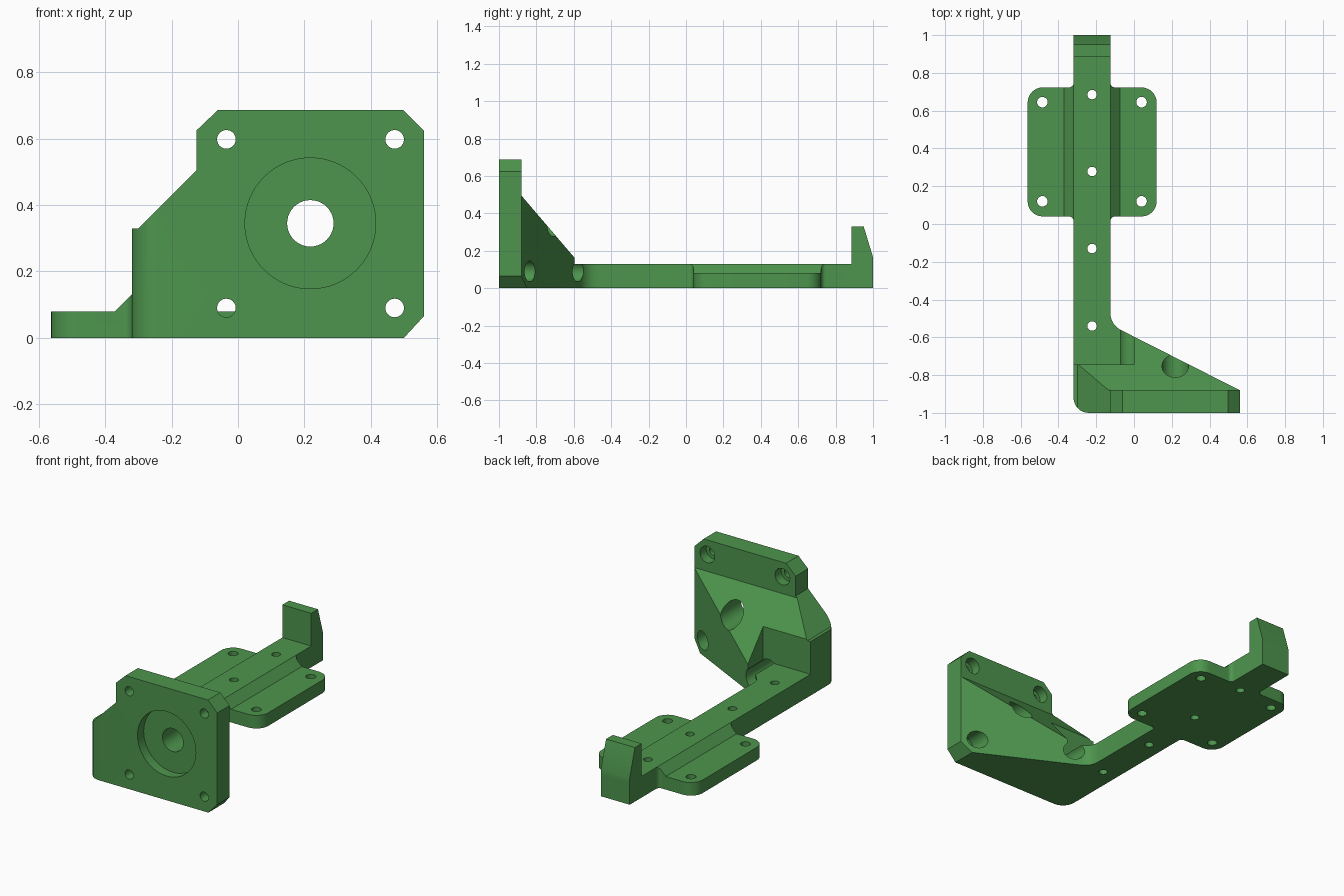
import bpy, bmesh, math
from mathutils import Vector

if "Cube" in bpy.data.objects:
    bpy.data.objects.remove(bpy.data.objects["Cube"])

green = bpy.data.materials.new("green plastic")
green.diffuse_color = (0.075, 0.30, 0.075, 1)
green.use_nodes = True
green.node_tree.nodes["Principled BSDF"].inputs["Base Color"].default_value = green.diffuse_color


def rounded(points, steps=8):
    """Outline from (u, v) or (u, v, radius) corners."""
    out = []
    for i, p in enumerate(points):
        c = Vector(p[:2])
        if len(p) == 2:
            out.append(c)
            continue
        a = (Vector(points[i - 1][:2]) - c).normalized()
        b = (Vector(points[(i + 1) % len(points)][:2]) - c).normalized()
        half = a.angle(b) / 2
        centre = c + (a + b).normalized() * (p[2] / math.sin(half))
        s = c + a * (p[2] / math.tan(half)) - centre
        e = c + b * (p[2] / math.tan(half)) - centre
        turn = s.angle_signed(e)
        for k in range(steps + 1):
            t = -turn * k / steps
            out.append(centre + Vector((s.x * math.cos(t) - s.y * math.sin(t),
                                        s.x * math.sin(t) + s.y * math.cos(t))))
    return out


def prism(name, points, axis, lo, hi):
    """Extrude an outline along x (u=y, v=z), y (u=x, v=z) or z (u=x, v=y)."""
    place = {"x": lambda p, d: (d, p[0], p[1]),
             "y": lambda p, d: (p[0], d, p[1]),
             "z": lambda p, d: (p[0], p[1], d)}[axis]
    bm = bmesh.new()
    face = bm.faces.new([bm.verts.new(place(p, lo)) for p in rounded(points)])
    ext = bmesh.ops.extrude_face_region(bm, geom=[face])
    moved = [v for v in ext["geom"] if isinstance(v, bmesh.types.BMVert)]
    bmesh.ops.translate(bm, verts=moved, vec=place((0, 0), hi - lo))
    bmesh.ops.recalc_face_normals(bm, faces=bm.faces)
    mesh = bpy.data.meshes.new(name)
    bm.to_mesh(mesh)
    bm.free()
    mesh.materials.append(green)
    ob = bpy.data.objects.new(name, mesh)
    bpy.context.collection.objects.link(ob)
    return ob


def rect(u0, u1, v0, v1):
    return [(u0, v0), (u1, v0), (u1, v1), (u0, v1)]


def combine(target, other, operation):
    """Apply a boolean and remove the helper."""
    mod = target.modifiers.new("cut", "BOOLEAN")
    mod.operation, mod.solver, mod.object = operation, "EXACT", other
    bpy.context.view_layer.objects.active = target
    bpy.ops.object.modifier_apply(modifier=mod.name)
    bpy.data.objects.remove(other)


def drill(target, axis, u, v, r, lo, hi, n=40):
    ring = [(u + r * math.cos(2 * math.pi * k / n),
             v + r * math.sin(2 * math.pi * k / n)) for k in range(n)]
    combine(target, prism("drill", ring, axis, lo, hi), "DIFFERENCE")


L, R = -0.32, -0.125  # sides of the long beam

# Motor plate with its triangular gusset
bracket = prism("motor_bracket", [
    (L, 0), (0.5, 0), (0.56, 0.065), (0.56, 0.625), (0.497, 0.687), (-0.06, 0.687),
    (R, 0.625), (R, 0.505), (-0.30, 0.33), (L, 0.33)], "y", -1, -0.4)
combine(bracket, prism("plan", [
    (L, -1, 0.08), (0.7, -1), (0.7, -0.88), (0.56, -0.88), (R, -0.533, 0.1),
    (R, -0.3), (L, -0.3)], "z", -0.1, 1), "INTERSECT")
combine(bracket, prism("slope", [
    (-1.1, -0.1), (-0.3, -0.1), (-0.3, 0.13), (-0.568, 0.13), (-0.88, 0.495),
    (-0.88, 1), (-1.1, 1)], "x", -1, 1), "INTERSECT")
combine(bracket, prism("pocket", rect(-0.745, -0.2, 0.13, 1), "x", -0.6, 0), "DIFFERENCE")

# Beam and screw flange, with sloped shoulders beside the beam
beam = prism("beam_and_flange", [
    (L, -0.8), (R, -0.8), (R, 0.04, 0.025), (0.12, 0.04, 0.08), (0.12, 0.723, 0.08),
    (R, 0.723, 0.025), (R, 1), (L, 1), (L, 0.723, 0.025), (-0.563, 0.723, 0.08),
    (-0.563, 0.04, 0.08), (L, 0.04, 0.025)], "z", 0, 0.3)
combine(beam, prism("section", [
    (-0.7, -0.1), (0.3, -0.1), (0.3, 0.08), (-0.075, 0.08), (R, 0.13), (L, 0.13),
    (-0.37, 0.08), (-0.7, 0.08)], "y", -1.2, 1.2), "INTERSECT")

# End stop
stop = prism("end_stop", [(0.885, 0), (1, 0), (1, 0.165), (0.95, 0.33), (0.885, 0.33)],
             "x", L, R)
combine(beam, stop, "UNION")
combine(bracket, beam, "UNION")

# Motor recess and shaft hole
drill(bracket, "y", 0.218, 0.345, 0.197, -1.1, -0.94, 64)
drill(bracket, "y", 0.218, 0.345, 0.07, -1.1, -0.3)

# Motor screws, counterbored from behind
for x in (-0.035, 0.472):
    for z in (0.09, 0.598):
        drill(bracket, "y", x, z, 0.028, -1.1, -0.9)
        drill(bracket, "y", x, z, 0.055 if z < 0.3 else 0.05, -0.94, -0.3)

# Vertical screw holes in the beam and flange
for y in (-0.54, -0.13, 0.278, 0.685):
    drill(bracket, "z", -0.222, y, 0.025, -0.1, 0.5, 24)
for x in (-0.485, 0.04):
    for y in (0.12, 0.645):
        drill(bracket, "z", x, y, 0.028, -0.1, 0.5, 24)

bpy.ops.object.select_all(action="DESELECT")
bracket.select_set(True)
bpy.context.view_layer.objects.active = bracket
bpy.ops.object.shade_smooth_by_angle(angle=math.radians(25))
